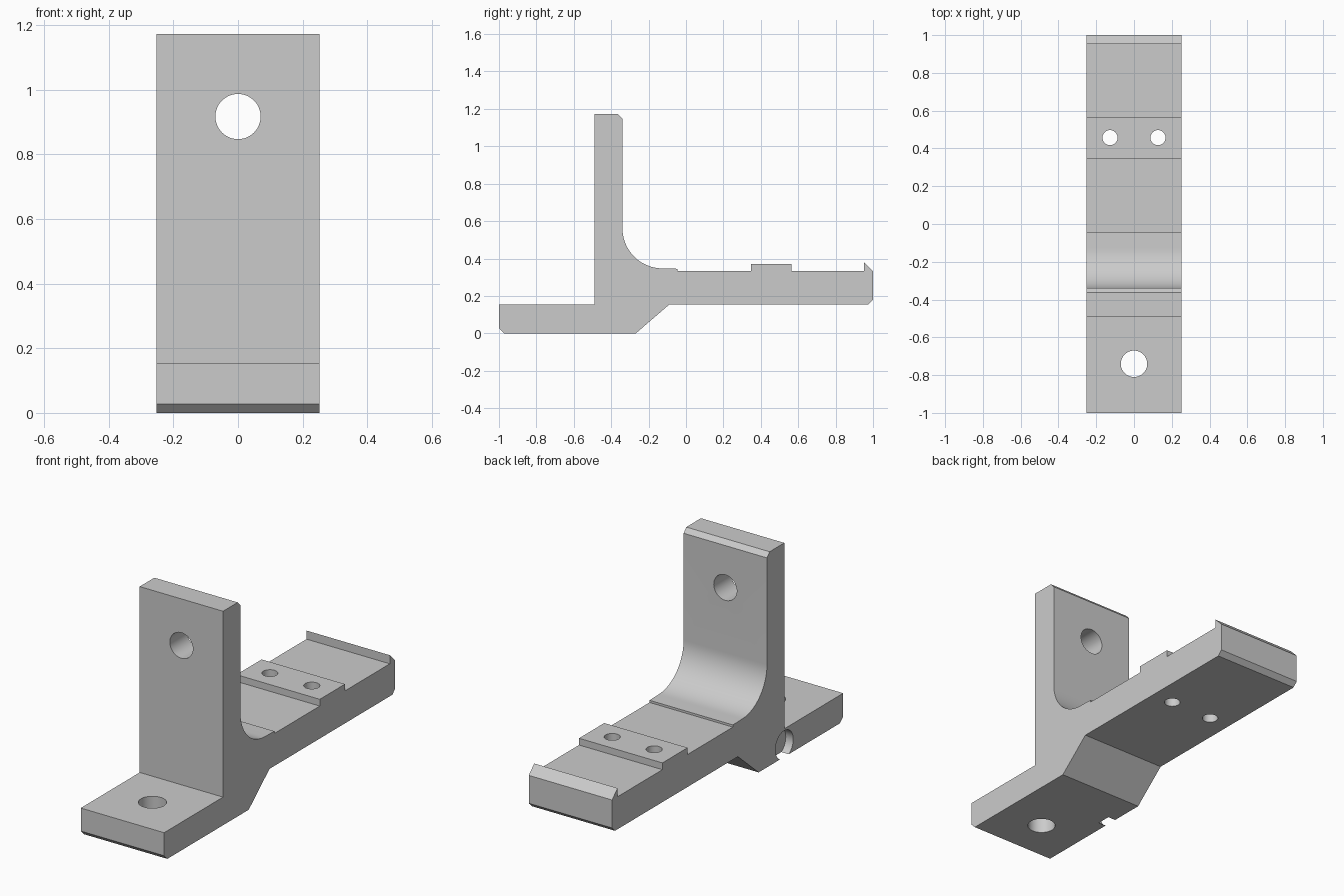
import bpy, bmesh, math
from mathutils import Matrix, Vector

cube = bpy.data.objects.get("Cube")
if cube:
    bpy.data.objects.remove(cube, do_unlink=True)

HALF_W = 0.2525

grey = bpy.data.materials.new("plain grey")
grey.use_nodes = True
colour = (0.6, 0.6, 0.6, 1)
grey.diffuse_color = colour
grey.node_tree.nodes["Principled BSDF"].inputs["Base Color"].default_value = colour


def add_object(name, bm):
    bmesh.ops.recalc_face_normals(bm, faces=bm.faces)
    mesh = bpy.data.meshes.new(name)
    bm.to_mesh(mesh)
    bm.free()
    mesh.materials.append(grey)
    obj = bpy.data.objects.new(name, mesh)
    bpy.context.collection.objects.link(obj)
    return obj


def cutter(name, centre, radius, depth, axis):
    bm = bmesh.new()
    turn = Vector((0, 0, 1)).rotation_difference(Vector(axis)).to_matrix().to_4x4()
    bmesh.ops.create_cone(bm, cap_ends=True, segments=48, radius1=radius, radius2=radius,
                          depth=depth, matrix=Matrix.Translation(centre) @ turn)
    obj = add_object(name, bm)
    obj.hide_render = True
    return obj


# Side profile (y, z): underside, rear lip, raised pad, fillet, upright, front foot
fillet_c, fillet_r = (-0.125, 0.562), 0.215
fillet = [(fillet_c[0] + fillet_r * math.cos(a), fillet_c[1] + fillet_r * math.sin(a))
          for a in (math.radians(270 - 90 * i / 20) for i in range(21))]
profile = [(-1, 0.028), (-0.972, 0), (-0.268, 0), (-0.088, 0.155), (0.975, 0.155),
           (1, 0.18), (1, 0.333), (0.953, 0.38), (0.953, 0.333),
           (0.565, 0.333), (0.565, 0.37), (0.347, 0.37), (0.347, 0.333),
           (-0.045, 0.333), (-0.045, 0.345)]
profile += fillet
profile += [(-0.34, 1.147), (-0.363, 1.172), (-0.49, 1.172), (-0.49, 0.154), (-1, 0.154)]

bm = bmesh.new()
face = bm.faces.new([bm.verts.new((-HALF_W, y, z)) for y, z in profile])
side = bmesh.ops.extrude_face_region(bm, geom=[face])
bmesh.ops.translate(bm, vec=(2 * HALF_W, 0, 0),
                    verts=[g for g in side["geom"] if isinstance(g, bmesh.types.BMVert)])
bracket = add_object("bracket_body", bm)

# Bolt holes, pad holes and the shallow round pocket on the right side
cutters = [
    cutter("upright_hole_cutter", (0, -0.42, 0.917), 0.07, 0.5, (0, 1, 0)),
    cutter("foot_hole_cutter", (0, -0.74, 0.08), 0.07, 0.5, (0, 0, 1)),
    cutter("side_pocket_cutter", (-HALF_W, -0.49, 0.067), 0.077, 0.09, (1, 0, 0)),
]
for x in (-0.127, 0.127):
    cutters.append(cutter("pad_hole_cutter", (x, 0.457, 0.26), 0.04, 0.5, (0, 0, 1)))

for c in cutters:
    cut = bracket.modifiers.new(c.name, "BOOLEAN")
    cut.operation = "DIFFERENCE"
    cut.solver = "EXACT"
    cut.object = c

# Apply the cuts and remove the helpers
bpy.context.view_layer.objects.active = bracket
bracket.select_set(True)
for m in list(bracket.modifiers):
    bpy.ops.object.modifier_apply(modifier=m.name)
for c in cutters:
    bpy.data.objects.remove(c, do_unlink=True)

bpy.ops.object.select_all(action="DESELECT")
bracket.select_set(True)
bpy.ops.object.shade_smooth_by_angle(angle=math.radians(20))
